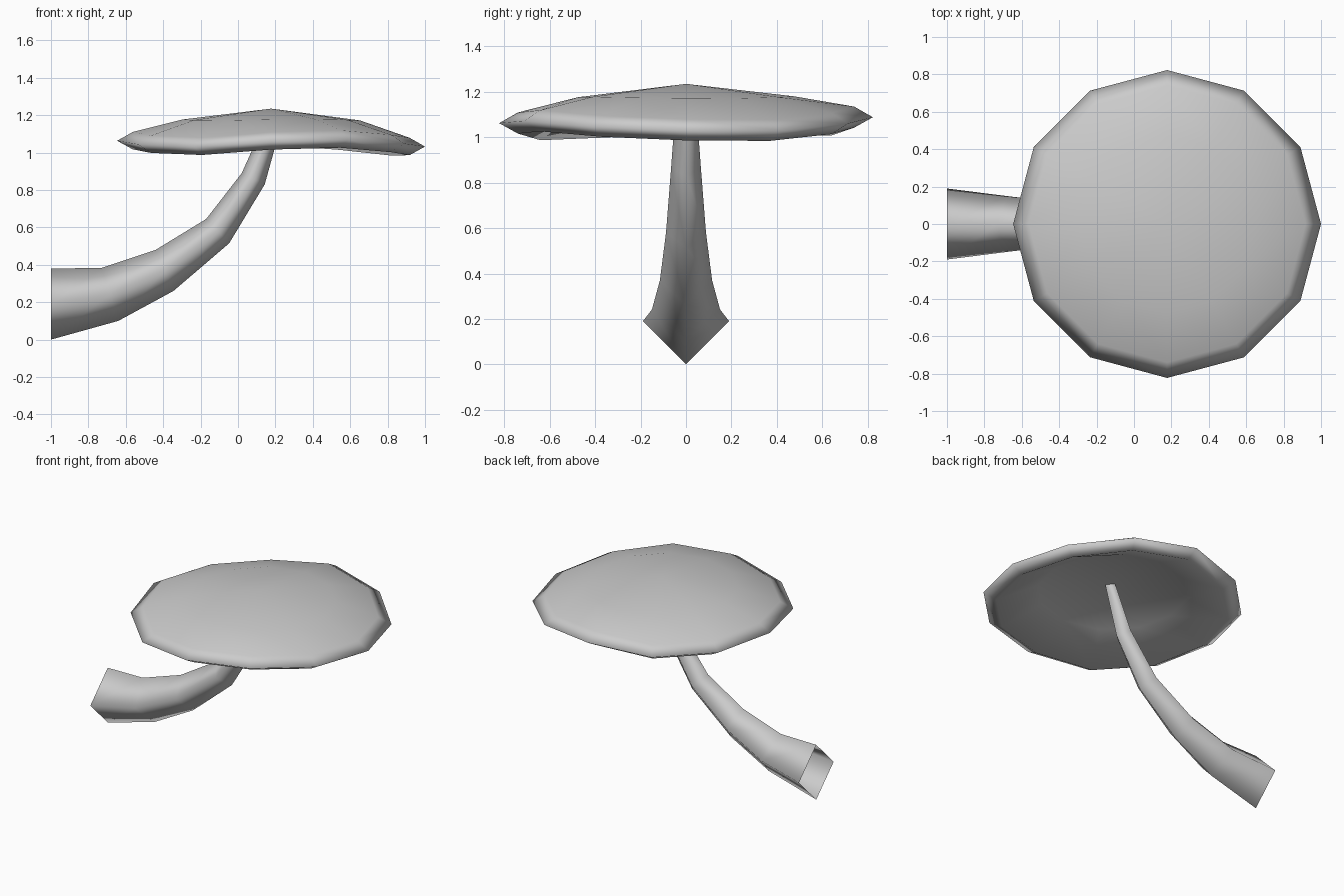
import bpy, bmesh
from math import sin, cos, tau

cube = bpy.data.objects.get("Cube")
if cube:
    bpy.data.objects.remove(cube)

grey = bpy.data.materials.new("plain grey")
grey.use_nodes = True
GREY = (0.6, 0.6, 0.6, 1)
grey.diffuse_color = GREY
grey.node_tree.nodes["Principled BSDF"].inputs["Base Color"].default_value = GREY


def bridge(bm, rings):
    """Join neighbouring rings of vertices with quads."""
    for a, b in zip(rings, rings[1:]):
        n = len(a)
        for i in range(n):
            j = (i + 1) % n
            bm.faces.new((a[i], a[j], b[j], b[i]))


def finish(bm, name):
    mesh = bpy.data.meshes.new(name)
    bm.to_mesh(mesh)
    bm.free()
    mesh.materials.append(grey)
    mesh.shade_smooth()
    obj = bpy.data.objects.new(name, mesh)
    bpy.context.collection.objects.link(obj)
    return obj


# Cap: twelve-sided hollow shell with a gently wavy rim
CENTRE_X = 0.177
WAVE = [-0.028, -0.03, 0, 0.028, -0.006, -0.007, 0.003, -0.016, -0.027, 0.002, 0.012, -0.012]
# radius, height, share of the rim wave
PROFILE = [(0.475, 1.176, 0.15), (0.74, 1.107, 1), (0.823, 1.06, 1),
           (0.74, 1.014, 1), (0.475, 1.135, 0.15)]
bm = bmesh.new()
rings = []
for r, z, share in PROFILE:
    rings.append([bm.verts.new((CENTRE_X + r * cos(tau * i / 12), r * sin(tau * i / 12), z + share * w))
                  for i, w in enumerate(WAVE)])
bridge(bm, rings)
for ring, z in ((rings[0], 1.235), (rings[-1], 1.17)):
    tip = bm.verts.new((CENTRE_X, 0, z))
    for i in range(12):
        bm.faces.new((ring[i], ring[(i + 1) % 12], tip))
bmesh.ops.recalc_face_normals(bm, faces=bm.faces)
finish(bm, "cap")

# Stem: curved four-sided tube, open at its base
# upper x, z, lower x, z, half width
SECTIONS = [(-1, 0.38, -1, 0, 0.19), (-0.73, 0.383, -0.64, 0.1, 0.15),
            (-0.44, 0.48, -0.345, 0.26, 0.115), (-0.17, 0.645, -0.047, 0.515, 0.088),
            (0.02, 0.89, 0.143, 0.83, 0.066), (0.155, 1.19, 0.24, 1.18, 0.042)]
bm = bmesh.new()
rings = []
for ux, uz, lx, lz, half in SECTIONS:
    mx, mz = (ux + lx) / 2, (uz + lz) / 2
    rings.append([bm.verts.new(p) for p in
                  ((ux, 0, uz), (mx, half, mz), (lx, 0, lz), (mx, -half, mz))])
bridge(bm, rings)
bm.normal_update()
# Turn the tube's faces outward
if bm.faces[:][0].normal.y < 0:
    bmesh.ops.reverse_faces(bm, faces=bm.faces)
finish(bm, "stem")
